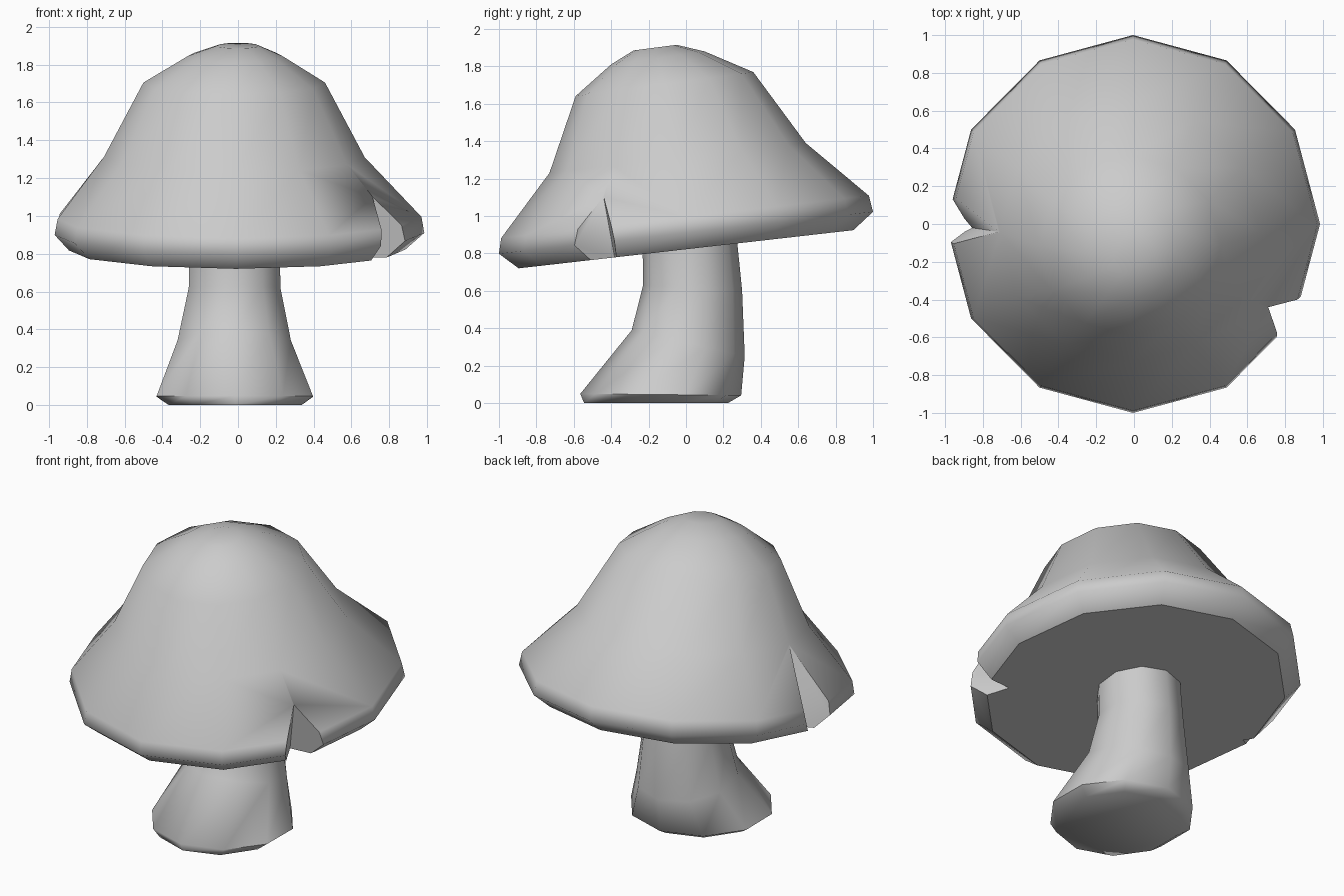
import bpy, bmesh, math
from mathutils import Vector

if "Cube" in bpy.data.objects:
    bpy.data.objects.remove(bpy.data.objects["Cube"])


def loft(name, rings, n):
    """Skin n-sided rings (cx, cy, cz, rx, ry, slope along y) into a closed solid."""
    bm = bmesh.new()
    loops = []
    for cx, cy, cz, rx, ry, slope in rings:
        loop = []
        for i in range(n):
            a = math.pi / 2 + 2 * math.pi * i / n
            dy = ry * math.sin(a)
            loop.append(bm.verts.new((cx + rx * math.cos(a), cy + dy, cz + slope * dy)))
        loops.append(loop)
    for lo, hi in zip(loops, loops[1:]):
        for i in range(n):
            j = (i + 1) % n
            bm.faces.new((lo[i], lo[j], hi[j], hi[i]))
    bm.faces.new(loops[0][::-1])
    bm.faces.new(loops[-1])
    return make_object(name, bm)


def make_object(name, bm):
    bmesh.ops.recalc_face_normals(bm, faces=bm.faces)
    me = bpy.data.meshes.new(name)
    bm.to_mesh(me)
    bm.free()
    ob = bpy.data.objects.new(name, me)
    bpy.context.collection.objects.link(ob)
    return ob


def cut_notch(target, top, bottom, side_a, side_b):
    """Cut a V wedge whose inner edge runs from top to bottom."""
    top, bottom = Vector(top), Vector(bottom)
    step = (top - bottom) * 0.4
    a, b = Vector(side_a) * 2.2, Vector(side_b) * 2.2
    bm = bmesh.new()
    tris = [[bm.verts.new(p + d) for d in (Vector(), a, b)]
            for p in (bottom - step, top + step)]
    bm.faces.new(tris[0])
    bm.faces.new(tris[1])
    for i in range(3):
        j = (i + 1) % 3
        bm.faces.new((tris[0][i], tris[0][j], tris[1][j], tris[1][i]))
    cutter = make_object("notch_cutter", bm)
    cutter.hide_render = True
    mod = target.modifiers.new("notch", 'BOOLEAN')
    mod.operation = 'DIFFERENCE'
    mod.solver = 'EXACT'
    mod.object = cutter
    bpy.context.view_layer.objects.active = target
    bpy.ops.object.modifier_apply(modifier=mod.name)
    bpy.data.objects.remove(cutter)


def shade(ob, limit):
    """Smooth shading, sharp at steep creases and around the flat underside."""
    bm = bmesh.new()
    bm.from_mesh(ob.data)
    down = Vector((0, 0.114, -1)).normalized()
    for f in bm.faces:
        f.smooth = True
    for e in bm.edges:
        if len(e.link_faces) == 2:
            under = [f.normal.dot(down) > 0.995 for f in e.link_faces]
            e.smooth = e.calc_face_angle(0) < math.radians(limit) and under[0] == under[1]
    bm.to_mesh(ob.data)
    bm.free()


# Cap: tilted twelve-sided dome with a rolled rim
cap = loft("cap", [
    (-0.01, 0.0, 0.822, 0.895, 0.895, 0.114),
    (-0.005, 0.0, 0.91, 0.99, 1.0, 0.112),
    (-0.005, -0.005, 0.995, 0.975, 0.983, 0.115),
    (-0.02, -0.045, 1.31, 0.69, 0.685, 0.117),
    (-0.02, -0.115, 1.705, 0.48, 0.475, 0.135),
    (-0.015, -0.15, 1.845, 0.25, 0.25, 0.138),
    (-0.0, -0.165, 1.9, 0.11, 0.115, 0.13)], 12)

# Two chips in the cap rim
cut_notch(cap, (0.71, -0.44, 1.10), (0.64, -0.38, 0.77), (0.15, 0.01, 0), (0.06, -0.12, 0))
cut_notch(cap, (-0.72, -0.04, 1.29), (-0.86, -0.02, 0.81), (-0.15, 0.175, 0), (-0.16, -0.085, 0))
shade(cap, 65)

# Stem: bent ten-sided column flaring to the front at its foot
stem = loft("stem", [
    (-0.015, -0.16, 0.0, 0.37, 0.385, 0.0),
    (-0.017, -0.135, 0.045, 0.435, 0.43, -0.01),
    (-0.02, 0.012, 0.32, 0.315, 0.302, -0.23),
    (-0.018, 0.035, 0.615, 0.255, 0.265, -0.05),
    (-0.018, 0.018, 0.89, 0.25, 0.25, 0.11)], 10)
shade(stem, 65)
